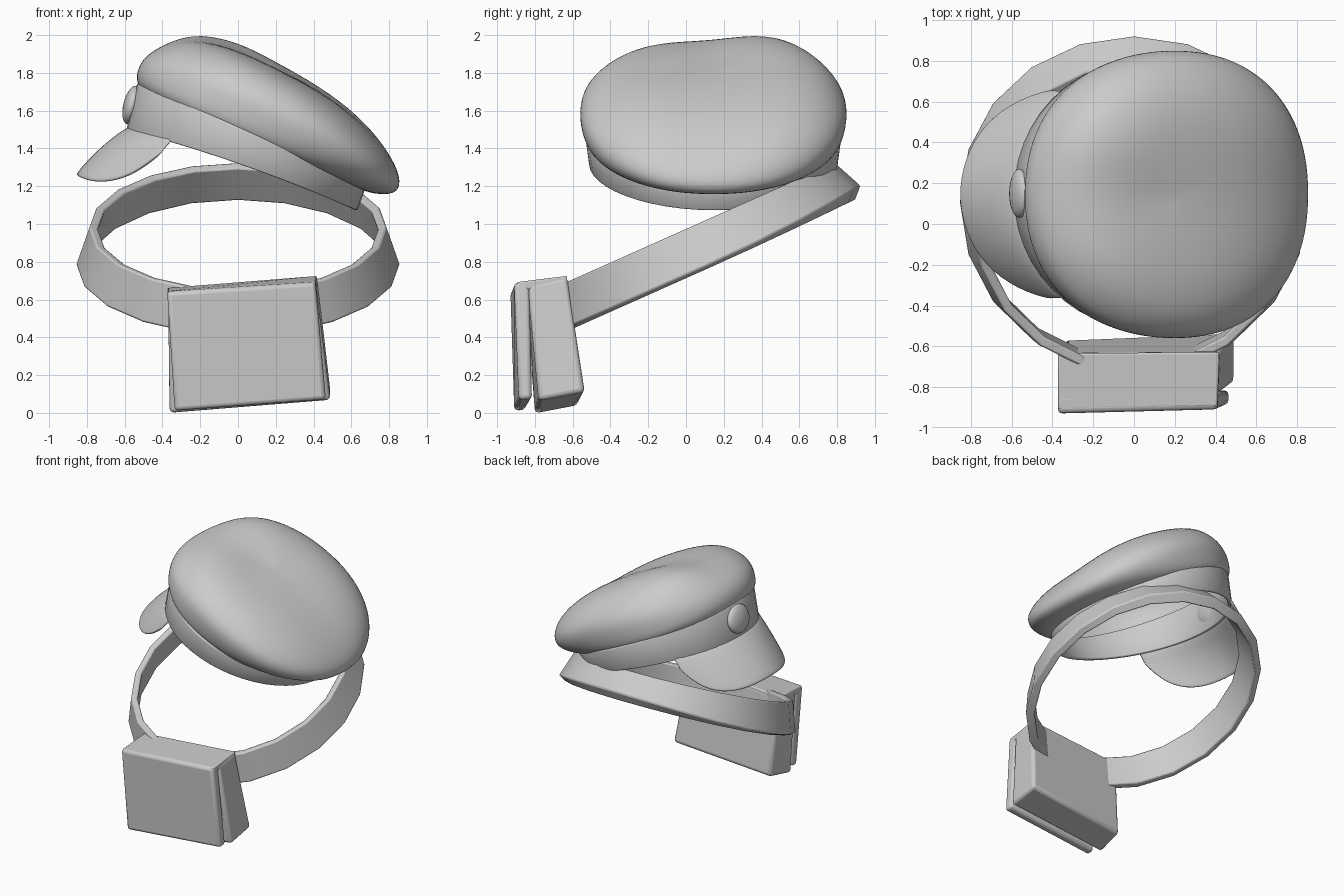
import bpy, bmesh
from math import sin, cos, pi, radians, copysign
from mathutils import Vector

if "Cube" in bpy.data.objects:
    bpy.data.objects.remove(bpy.data.objects["Cube"])


def make(name, verts, faces, angle=40):
    me = bpy.data.meshes.new(name)
    bm = bmesh.new()
    vs = [bm.verts.new(v) for v in verts]
    for f in faces:
        bm.faces.new([vs[i] for i in f])
    bmesh.ops.recalc_face_normals(bm, faces=bm.faces)
    bm.to_mesh(me)
    bm.free()
    ob = bpy.data.objects.new(name, me)
    bpy.context.collection.objects.link(ob)
    bpy.ops.object.select_all(action='DESELECT')
    ob.select_set(True)
    bpy.context.view_layer.objects.active = ob
    bpy.ops.object.shade_smooth_by_angle(angle=radians(angle))
    return ob


def mod(ob, kind, **props):
    m = ob.modifiers.new(kind.title(), kind)
    for k, v in props.items():
        setattr(m, k, v)
    return m


def grid_faces(rows, cols, wrap):
    """Quads joining rows of equal length; wrap closes each row."""
    return [(r * cols + c, r * cols + (c + 1) % cols,
             (r + 1) * cols + (c + 1) % cols, (r + 1) * cols + c)
            for r in range(rows - 1) for c in range(cols if wrap else cols - 1)]


# Strap: conical 20-sided oval ring tilted toward the back, open inside the bag
T = radians(24)
PROFILE = [(.785, .892, 0), (.857, .668, .055), (.80, .648, .015), (.74, .88, 0)]  # radius, height, rear lift
verts = []
for i in range(1, 20):
    a = -pi / 2 + i * 2 * pi / 20
    for r, n, lift in PROFILE:
        u = .42 + (r * 1.065) * sin(a)
        n += lift * max(0, sin(a)) ** 2
        verts.append((r * cos(a), u * cos(T) - n * sin(T), u * sin(T) + n * cos(T)))
faces = grid_faces(19, 4, True) + [(0, 1, 2, 3), (72, 73, 74, 75)]
strap = make("strap", verts, faces)
mod(strap, 'BEVEL', width=.01, segments=2, limit_method='ANGLE', angle_limit=radians(35))


# Bag: skewed boxes; corners run left/right for front top, back top, back bottom, front bottom
def skew_box(name, pairs, bevel):
    verts = [p for pair in pairs for p in pair]
    faces = [(0, 2, 4, 6), (1, 3, 5, 7)]
    faces += [(2 * i, 2 * i + 1, (2 * i + 3) % 8, (2 * i + 2) % 8) for i in range(4)]
    ob = make(name, verts, faces)
    mod(ob, 'BEVEL', width=bevel, segments=3)


skew_box("bag_body", [
    ((-.37, -.85, .635), (.41, -.84, .685)),
    ((-.37, -.635, .66), (.42, -.63, .725)),
    ((-.34, -.57, .04), (.49, -.535, .11)),
    ((-.365, -.80, -.004), (.49, -.78, .065))], .025)
skew_box("bag_flap", [
    ((-.375, -.93, .64), (.41, -.91, .69)),
    ((-.375, -.84, .65), (.41, -.83, .70)),
    ((-.335, -.85, .015), (.465, -.815, .075)),
    ((-.335, -.91, .01), (.465, -.885, .07))], .022)
skew_box("bag_lid", [
    ((-.373, -.91, .643), (.41, -.895, .693)),
    ((-.373, -.634, .662), (.418, -.629, .726)),
    ((-.373, -.634, .60), (.418, -.629, .665)),
    ((-.373, -.91, .60), (.41, -.895, .65))], .01)

# Cap frame: origin at the band top, tilted down toward +x
K = radians(24.5)
ORIGIN = Vector((.065, .145, 1.455))


def cap(s, y, h):
    return ORIGIN + Vector((s * cos(K) + h * sin(K), y, -s * sin(K) + h * cos(K)))


def band_low(a, inset=0):
    """Point on the lower band edge; a = 0 is the brim side."""
    r = .645 - inset
    return cap(.03 - r * cos(a), (r + .012) * sin(a), -.173 - .058 * cos(a) + .025 * sin(a) ** 2)


# Cap band: tall over the brim, low at the back, hollow
N = 48
ring = [2 * pi * i / N for i in range(N)]
verts = [band_low(a) for a in ring]
verts += [cap(-.665 * cos(a), .68 * sin(a), .015 + .01 * sin(a) ** 2) for a in ring]
band = make("cap_band", verts, grid_faces(2, N, True))
mod(band, 'SOLIDIFY', thickness=.03, offset=-1)
mod(band, 'BEVEL', width=.008, segments=2, limit_method='ANGLE', angle_limit=radians(50))

# Cap crown: soft lofted dome overhanging at the back, with shallow folds
RINGS = [  # s at brim side, s at back, half depth, height at brim side, height at back, side lift
    (-.64, .645, .65, -.005, -.005, .01),
    (-.68, .72, .68, .025, .0, .02),
    (-.70, .83, .705, .09, .045, .045),
    (-.69, .83, .715, .17, .12, .06),
    (-.62, .745, .67, .275, .21, .05),
    (-.51, .57, .57, .365, .305, .03),
    (-.33, .37, .39, .41, .365, .01),
    (-.13, .16, .17, .41, .395, 0)]
M = 32
verts = []


def soft(v):
    return copysign(abs(v) ** .92, v)


for k, (s0, s1, b, h0, h1, lift) in enumerate(RINGS):
    for i in range(M):
        a = 2 * pi * i / M
        t = (1 - cos(a)) / 2
        y = b * soft(sin(a))
        s = (s0 + s1) / 2 - (s1 - s0) / 2 * soft(cos(a))
        fold = (.022 * sin(4.5 * y) - .012 * cos(9 * y)) * (1.1 - .6 * t) if k > 3 else 0
        verts.append(cap(s, y, h0 + (h1 - h0) * t + lift * sin(a) ** 2 + fold))
verts.append(cap(.01, 0, .395))
top = len(verts) - 1
faces = grid_faces(len(RINGS), M, True)
faces += [(top - M + i, top - M + (i + 1) % M, top) for i in range(M)]
crown = make("cap_crown", verts, faces, 180)
mod(crown, 'SUBSURF', levels=2, render_levels=2)

# Cap brim: curved peak dropping from the band
HALF = [(0, -.86, 0, 1.262), (17, -.83, .175, 1.24), (34, -.735, .345, 1.215),
        (46, -.57, .46, 1.245), (52, -.40, .51, 1.38)]   # angle, outer x, y, z
cols = [(-a, x, -y, z) for a, x, y, z in HALF[:0:-1]] + HALF
verts = []
for f in (0, .33, .67, .9, 1):
    for a, x, y, z in cols:
        p = (band_low(radians(a), .012) + Vector((0, 0, .02))).lerp(Vector((x, y + .145, z)), f)
        bulge = .05 * f * (1 - f) * cos(radians(a * 1.5))
        verts.append(p + Vector((-bulge, 0, bulge)))
brim = make("cap_brim", verts, grid_faces(5, len(cols), False), 60)
mod(brim, 'SOLIDIFY', thickness=.022, offset=0)
mod(brim, 'SUBSURF', levels=2, render_levels=2)

# Cap button through the front of the band
bpy.ops.mesh.primitive_uv_sphere_add(segments=24, ring_count=14, radius=1,
                                     location=(-.562, .15, 1.63), rotation=(0, radians(14), 0))
button = bpy.context.object
button.name = "cap_button"
button.scale = (.045, .12, .105)
bpy.ops.object.shade_smooth()
